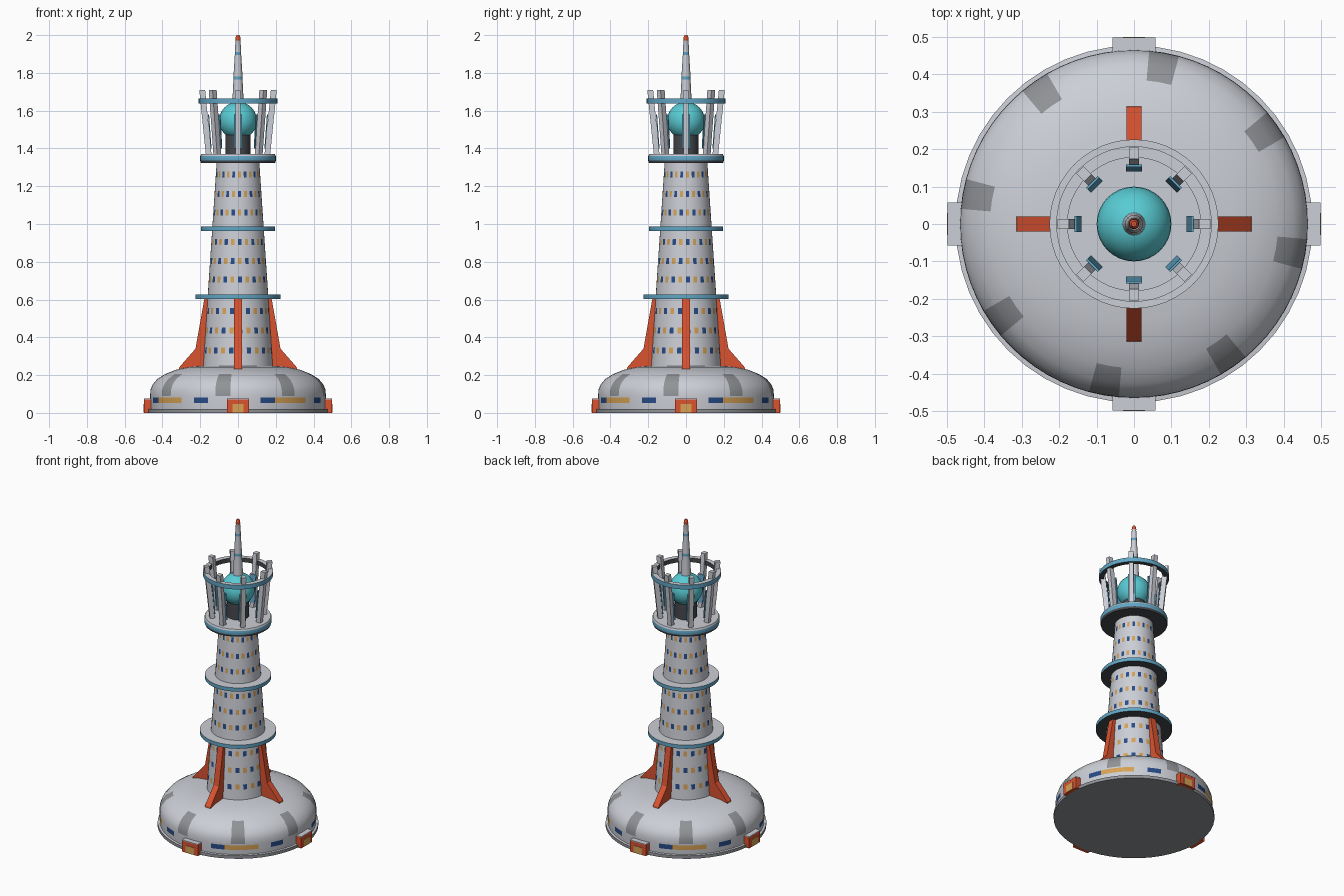
import bpy, bmesh, math
from mathutils import Matrix, Vector

if "Cube" in bpy.data.objects:
    bpy.data.objects.remove(bpy.data.objects["Cube"])

COLOURS = {
    "light_grey": (0.60, 0.62, 0.67), "mid_grey": (0.28, 0.29, 0.31),
    "dark_grey": (0.06, 0.065, 0.075), "orange": (0.70, 0.085, 0.03),
    "gold": (0.68, 0.36, 0.09), "navy": (0.02, 0.07, 0.24),
    "sky_blue": (0.12, 0.38, 0.56), "cyan": (0.10, 0.60, 0.66),
}
NAMES = list(COLOURS)
MATS = []
for n, c in COLOURS.items():
    m = bpy.data.materials.new(n)
    m.diffuse_color = (*c, 1)
    m.use_nodes = True
    m.node_tree.nodes["Principled BSDF"].inputs["Base Color"].default_value = m.diffuse_color
    MATS.append(m)


def finish(name, bm, smooth=True, recalc=True):
    if recalc:
        bmesh.ops.recalc_face_normals(bm, faces=bm.faces)
    me = bpy.data.meshes.new(name)
    bm.to_mesh(me)
    bm.free()
    for m in MATS:
        me.materials.append(m)
    ob = bpy.data.objects.new(name, me)
    bpy.context.collection.objects.link(ob)
    if smooth:
        bpy.ops.object.select_all(action='DESELECT')
        ob.select_set(True)
        bpy.context.view_layer.objects.active = ob
        bpy.ops.object.shade_smooth_by_angle(angle=math.radians(35))
    return ob


def lathe(name, profile, segs, colour, closed=False):
    """Spin (radius, z) points; colour(row, angle in degrees) names the face colour."""
    bm = bmesh.new()
    rings = []
    for r, z in profile:
        if r == 0:
            rings.append([bm.verts.new((0, 0, z))] * segs)
        else:
            rings.append([bm.verts.new((r * math.cos(2 * math.pi * i / segs),
                                        r * math.sin(2 * math.pi * i / segs), z))
                          for i in range(segs)])
    for row in range(len(rings) if closed else len(rings) - 1):
        a, b = rings[row], rings[(row + 1) % len(rings)]
        for i in range(segs):
            j = (i + 1) % segs
            f = bm.faces.new(dict.fromkeys((a[i], a[j], b[j], b[i])))
            f.material_index = NAMES.index(colour(row, (i + 0.5) * 360 / segs))
    return finish(name, bm)


def by_row(*cols):
    return lambda row, ang: cols[row]


def prism(name, outline, half, angle, colour):
    """Extrude an outline of (radius, z) points sideways, turned to an angle."""
    bm = bmesh.new()
    rot = Matrix.Rotation(math.radians(angle), 3, 'Z')
    sides = [[bm.verts.new(rot @ Vector((r, s * half, z))) for r, z in outline] for s in (-1, 1)]
    bm.faces.new(sides[0])
    bm.faces.new(sides[1])
    n = len(outline)
    for i in range(n):
        j = (i + 1) % n
        bm.faces.new((sides[0][i], sides[0][j], sides[1][j], sides[1][i]))
    for f in bm.faces:
        f.material_index = NAMES.index(colour)
    return finish(name, bm, smooth=False)


def box(name, r0, r1, z0, z1, half, angle, colour):
    return prism(name, [(r0, z0), (r1, z0), (r1, z1), (r0, z1)], half, angle, colour)


# Domed base with a window belt and grey roof strips
def dome_colour(row, ang):
    q = ang % 90 if ang % 90 < 90 else 0
    if row == 1:
        if 15 < (q) < 25 or 60 < q < 70:
            return "navy"
        if 25 < q < 50:
            return "gold"
    if 3 <= row <= 6 and abs((ang + 10 + 22.5) % 45 - 22.5) < 5:
        return "mid_grey"
    return "light_grey"


dome = [(0.463, 0.02), (0.465, 0.052), (0.465, 0.082), (0.465, 0.09), (0.464, 0.12),
        (0.452, 0.15), (0.427, 0.18), (0.385, 0.206), (0.33, 0.228), (0.26, 0.243), (0.15, 0.252)]
lathe("base_dome", dome, 72, dome_colour)
lathe("base_skirt", [(0, 0), (0.477, 0), (0.477, 0.02), (0.44, 0.024)], 48,
      by_row("mid_grey", "mid_grey", "light_grey"))

# Tapered shaft with nine rows of alternating windows
ROWS = [0.33, 0.435, 0.54, 0.705, 0.805, 0.905, 1.06, 1.16, 1.263]


def shaft_r(z):
    return 0.185 - 0.067 * (z - 0.25)


levels = [0.23] + [z + d for z in ROWS for d in (-0.016, 0.016)] + [1.34]


def shaft_colour(row, ang):
    k = int(ang / 7.5)
    if row % 2 == 1 and k % 2 == 0:
        return "navy" if (k // 2 + row // 2) % 2 else "gold"
    return "light_grey"


lathe("shaft", [(shaft_r(z), z) for z in levels], 48, shaft_colour)

# Ring platforms: blue rim, light deck, dark underside
for name, r, z0, z1 in (("lower_ring", 0.226, 0.603, 0.627), ("middle_ring", 0.196, 0.963, 0.987)):
    lathe(name, [(0.1, z0), (r, z0), (r, z1), (0.1, z1)], 48,
          by_row("dark_grey", "sky_blue", "light_grey"))
lathe("gallery_deck", [(0, 1.322), (0.196, 1.322), (0.2, 1.335), (0.2, 1.36), (0.195, 1.37), (0, 1.37)], 48,
      by_row("dark_grey", "dark_grey", "sky_blue", "light_grey", "light_grey"))

# Buttress fins and entrance blocks on the four sides
for k in range(4):
    a = 90 * k
    prism("buttress_fin", [(0.14, 0.225), (0.315, 0.225), (0.312, 0.24), (0.225, 0.34),
                           (0.178, 0.605), (0.14, 0.605)], 0.02, a, "orange")
    box("entrance_block", 0.44, 0.497, 0, 0.072, 0.057, a, "orange")
    box("entrance_roof", 0.44, 0.498, 0.072, 0.077, 0.0575, a, "light_grey")
    box("entrance_door", 0.494, 0.5, 0.002, 0.048, 0.03, a, "gold")

# Lantern crown: leaning posts, inner glass strips and a halo
for k in range(8):
    a = 45 * k
    prism("crown_post", [(0.14, 1.365), (0.17, 1.365), (0.205, 1.71), (0.174, 1.71)], 0.014, a, "light_grey")
    prism("crown_strip", [(0.140, 1.40), (0.146, 1.40), (0.159, 1.58), (0.153, 1.58)], 0.022, a, "sky_blue")
lathe("crown_halo", [(0.178, 1.637), (0.208, 1.637), (0.208, 1.665), (0.178, 1.665)], 48,
      by_row("dark_grey", "sky_blue", "light_grey", "dark_grey"), closed=True)

# Glowing orb on a dark pedestal
lathe("orb_pedestal", [(0, 1.365), (0.065, 1.365), (0.065, 1.475), (0, 1.475)], 32,
      by_row("dark_grey", "dark_grey", "dark_grey"))
orb = [(0.1 * math.sin(math.pi * i / 16) if 0 < i < 16 else 0,
        1.547 - 0.1 * math.cos(math.pi * i / 16)) for i in range(17)]
lathe("orb", orb, 32, lambda row, ang: "cyan")

# Spire with blue bands and an orange tip
lathe("spire", [(0, 1.63), (0.031, 1.63), (0.024, 1.765), (0.024, 1.782), (0.017, 1.895),
                (0.017, 1.91), (0.013, 1.972), (0.014, 1.974), (0.012, 1.99), (0.007, 2.0), (0, 2.0)], 16,
      by_row("light_grey", "light_grey", "sky_blue", "light_grey", "sky_blue", "light_grey",
             "orange", "orange", "orange", "orange"))
